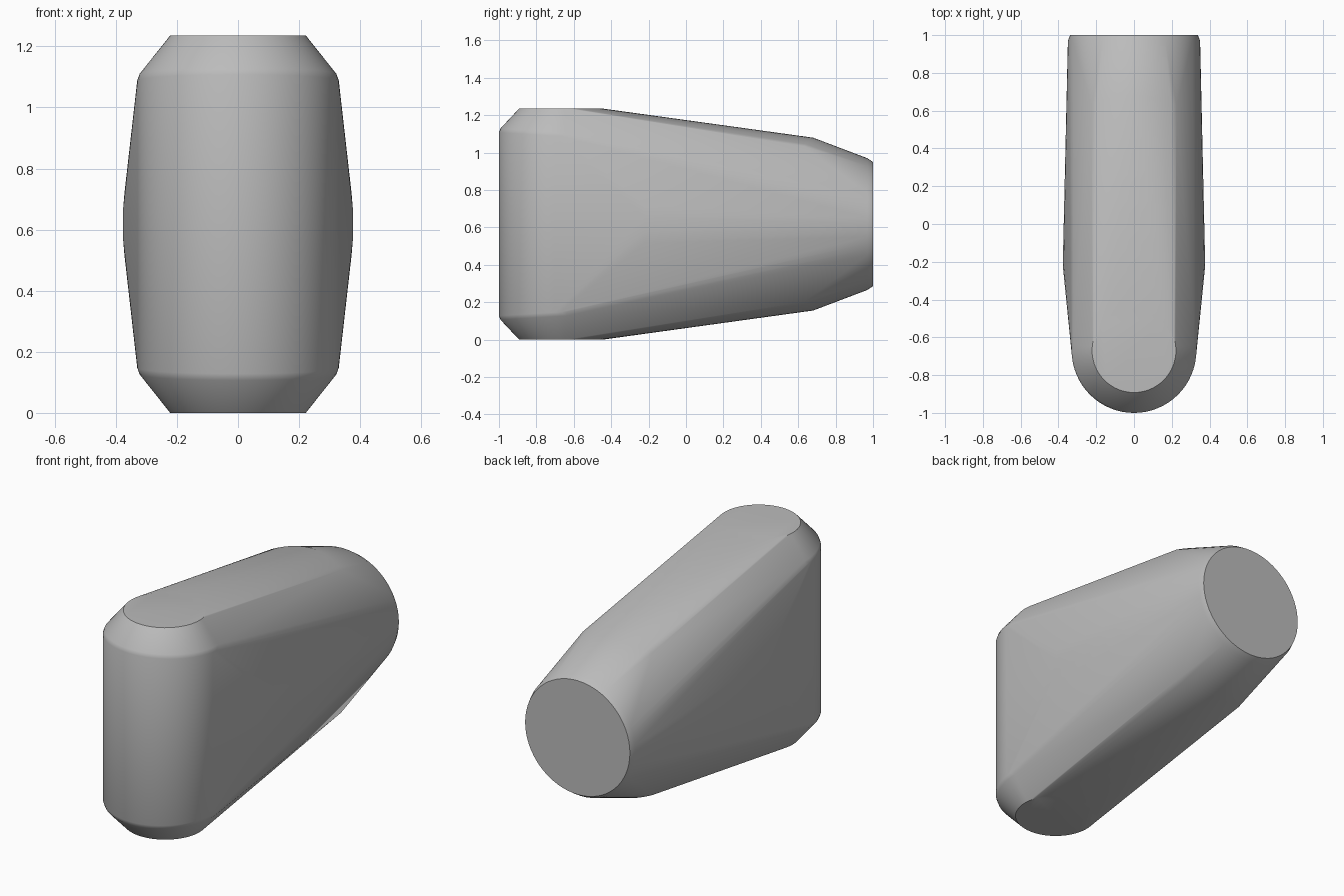
import bpy, bmesh
from math import sin, cos, pi, radians

cube = bpy.data.objects.get("Cube")
if cube:
    bpy.data.objects.remove(cube)

MID = 0.618      # height of the symmetry plane
FRONT = -0.67    # axis of the rounded front
SEG = 64
points = []


def both(x, y, h):
    """Add a point above the middle plane and its mirror below."""
    points.extend([(x, y, MID + h), (x, y, MID - h)])


def front_ring(radius, h, tilt=0.0):
    for i in range(SEG):
        a = 2 * pi * i / SEG
        y = FRONT + radius * sin(a)
        both(radius * cos(a), y, h - tilt * (y + 1))


def back_ring(rx, rz, y):
    for i in range(SEG):
        a = 2 * pi * i / SEG
        points.append((rx * cos(a), y, MID + rz * sin(a)))


# Rounded front column with a softened shoulder and flat caps
front_ring(0.33, 0.49, 0.06)
front_ring(0.322, 0.512, 0.06)
front_ring(0.222, MID)

# Round flat back with a narrow rim
back_ring(0.338, 0.332, 1.0)
back_ring(0.35, 0.352, 0.97)

# Curved shoulders where the long slopes meet the back
for i in range(-8, 9):
    x = 0.225 * i / 8
    both(x, 0.68 - x * x, 0.462 - 0.9 * x * x)

# Slight bulge on each flank
for side in (-1, 1):
    both(side * 0.377, -0.22, 0.04)
    both(side * 0.372, -0.22, 0.1)

# Wrap everything in one convex skin
bm = bmesh.new()
for p in points:
    bm.verts.new(p)
hull = bmesh.ops.convex_hull(bm, input=bm.verts)
loose = [v for v in bm.verts if not v.link_faces]
bmesh.ops.delete(bm, geom=loose, context='VERTS')
bmesh.ops.dissolve_limit(bm, angle_limit=radians(0.3), verts=bm.verts, edges=bm.edges)
bmesh.ops.recalc_face_normals(bm, faces=bm.faces)

mesh = bpy.data.meshes.new("tapered_body")
bm.to_mesh(mesh)
bm.free()
body = bpy.data.objects.new("tapered_body", mesh)
bpy.context.collection.objects.link(body)

grey = bpy.data.materials.new("plain_grey")
grey.use_nodes = True
colour = (0.5, 0.5, 0.5, 1)
grey.diffuse_color = colour
grey.node_tree.nodes["Principled BSDF"].inputs["Base Color"].default_value = colour
mesh.materials.append(grey)

# Smooth skin with crisp cap edges
bpy.ops.object.select_all(action='DESELECT')
body.select_set(True)
bpy.context.view_layer.objects.active = body
bpy.ops.object.shade_smooth_by_angle(angle=radians(30))
